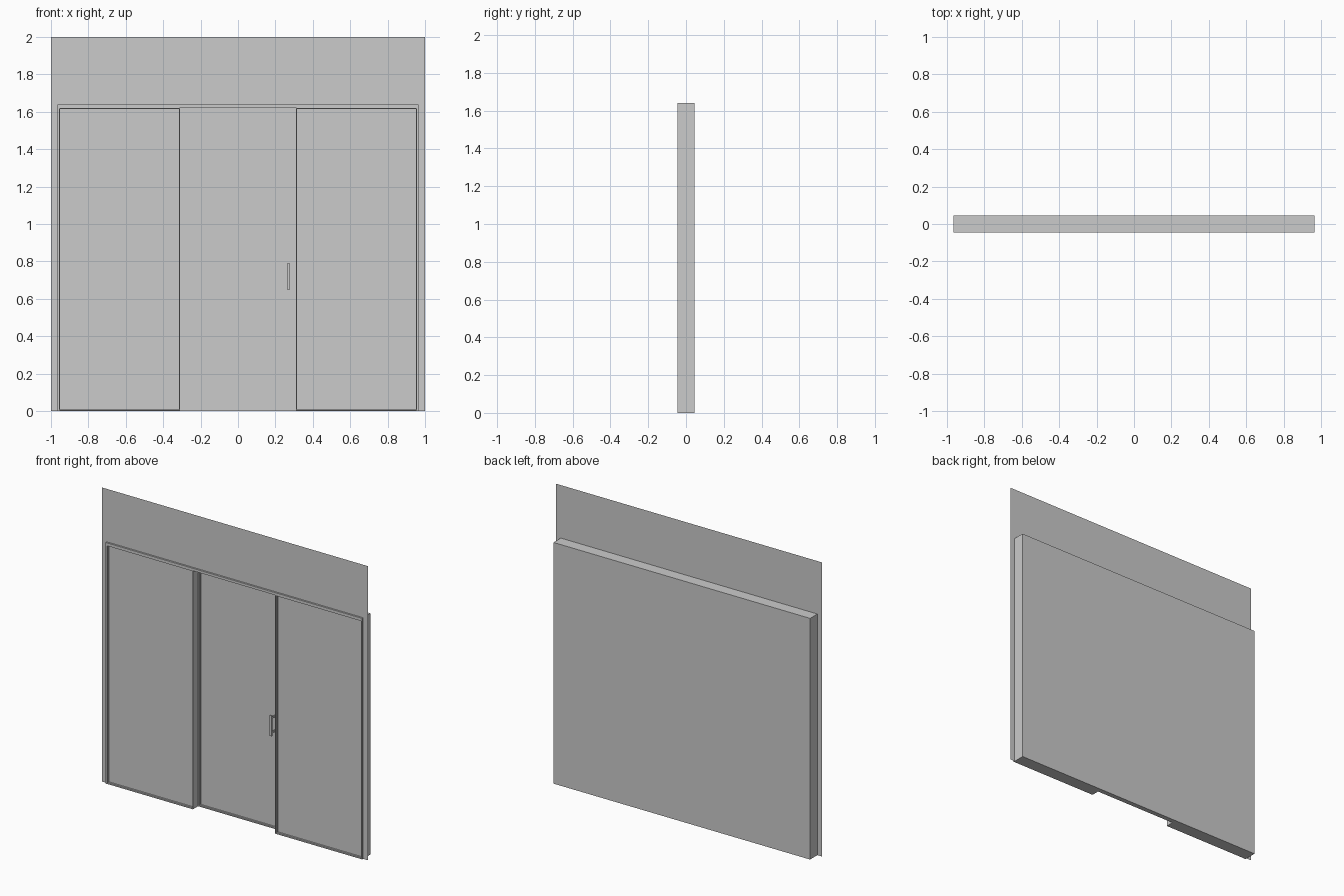
import bpy, bmesh

if "Cube" in bpy.data.objects:
    bpy.data.objects.remove(bpy.data.objects["Cube"])

W, H = 0.965, 1.64          # opening half width and height
FRONT, BACK = -0.045, 0.045
WALL_Y = -0.033


def make_object(name, bm):
    bmesh.ops.recalc_face_normals(bm, faces=bm.faces)
    mesh = bpy.data.meshes.new(name)
    bm.to_mesh(mesh)
    bm.free()
    obj = bpy.data.objects.new(name, mesh)
    bpy.context.collection.objects.link(obj)
    return obj


def add_box(bm, x0, x1, y0, y1, z0, z1):
    verts = bmesh.ops.create_cube(bm, size=1)["verts"]
    for v in verts:
        v.co.x = x0 if v.co.x < 0 else x1
        v.co.y = y0 if v.co.y < 0 else y1
        v.co.z = z0 if v.co.z < 0 else z1


def box(name, *dims):
    bm = bmesh.new()
    add_box(bm, *dims)
    return make_object(name, bm)


def framed_panel(name, x0, x1, y0, y1, z0, z1, border, depth):
    """Slab whose front face is inset into a narrow frame around a sunken pane."""
    bm = bmesh.new()
    add_box(bm, x0, x1, y0, y1, z0, z1)
    bmesh.ops.recalc_face_normals(bm, faces=bm.faces)
    bm.faces.ensure_lookup_table()
    face = min(bm.faces, key=lambda f: f.calc_center_median().y)
    # stepped rebate: frame, small step, pane
    for width, push in ((border, 0.0), (0.0005, depth / 2), (0.004, 0.0), (0.0005, depth / 2)):
        bmesh.ops.inset_region(bm, faces=[face], thickness=width, depth=-push)
    return make_object(name, bm)


# Thin wall sheet with the door opening cut out
bm = bmesh.new()
outline = [(-1, 0), (-1, 2), (1, 2), (1, 0), (W, 0), (W, H), (-W, H), (-W, 0)]
bm.faces.new([bm.verts.new((x, WALL_Y, z)) for x, z in outline])
make_object("wall_sheet", bm)

# Outer casing: header, jambs and back
box("header", -W, W, FRONT, BACK, 1.623, H)
for side, s in (("left", -1), ("right", 1)):
    a, b = sorted((s * 0.959, s * W))
    box(side + "_jamb", a, b, FRONT, BACK, 0, 1.623)
box("back_panel", -0.959, 0.959, 0.035, BACK, 0, 1.623)

# Two forward panels and the recessed sliding door
for side, s in (("left", -1), ("right", 1)):
    a, b = sorted((s * 0.309, s * 0.959))
    framed_panel(side + "_panel", a, b, -0.043, 0.035, 0, 1.623, 0.006, 0.018)
framed_panel("sliding_door", -0.309, 0.309, 0.012, 0.035, 0, 1.623, 0.01, 0.014)

# Pull handle: grip with two standoffs
bm = bmesh.new()
add_box(bm, 0.263, 0.279, -0.036, -0.026, 0.65, 0.79)
for z in (0.665, 0.765):
    add_box(bm, 0.267, 0.275, -0.026, 0.028, z, z + 0.01)
make_object("door_handle", bm)
